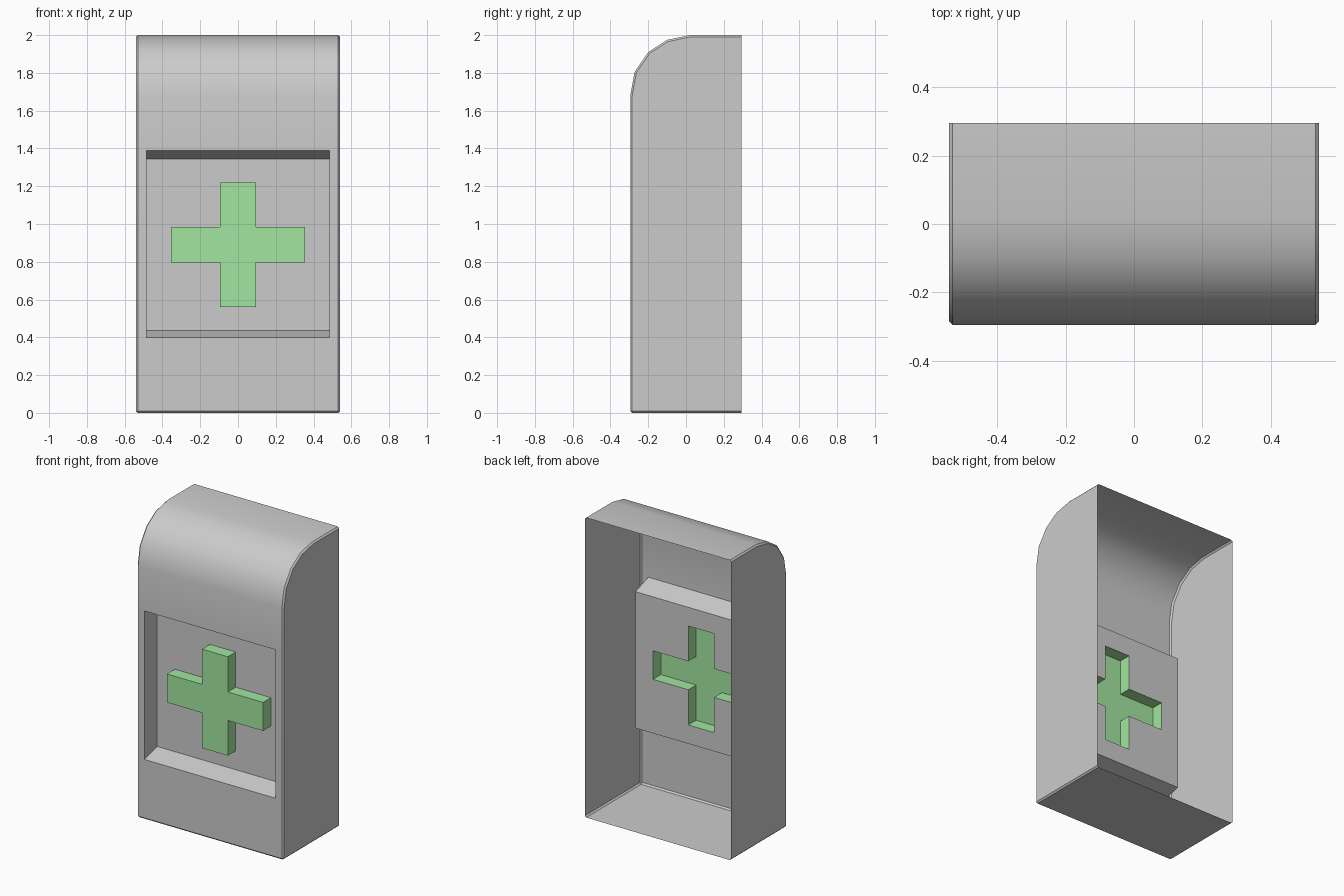
import bpy, bmesh

if "Cube" in bpy.data.objects:
    bpy.data.objects.remove(bpy.data.objects["Cube"])

W, D = 0.54, 0.295          # half width, half depth
FLOOR_Y, CROSS_Y = -0.16, -0.243


def finish(bm, name, smooth=True):
    bm.normal_update()
    me = bpy.data.meshes.new(name)
    bm.to_mesh(me)
    bm.free()
    ob = bpy.data.objects.new(name, me)
    bpy.context.collection.objects.link(ob)
    if smooth:
        bpy.ops.object.select_all(action='DESELECT')
        ob.select_set(True)
        bpy.context.view_layer.objects.active = ob
        bpy.ops.object.shade_smooth_by_angle(angle=0.55)
    return ob


def cut_faces(bm, y, xs, zs):
    """Score the flat forward-facing panel at depth y along x and z lines."""
    planes = [((x, 0, 0), (1, 0, 0)) for x in xs] + [((0, 0, z), (0, 0, 1)) for z in zs]
    for co, no in planes:
        bm.normal_update()
        faces = [f for f in bm.faces if f.normal.y < -0.99
                 and abs(f.calc_center_median().y - y) < 0.005]
        geom = set(faces)
        for f in faces:
            geom.update(f.edges)
            geom.update(f.verts)
        bmesh.ops.bisect_plane(bm, geom=list(geom), plane_co=co, plane_no=no, dist=1e-5)
    return [f for f in bm.faces if f.normal.y < -0.99
            and abs(f.calc_center_median().y - y) < 0.005]


# Casing: side profile swept across the width, left open at the back
profile = [(D, 0), (-D, 0), (-D, 1.68), (-0.272, 1.805), (-0.2, 1.91),
           (-0.1, 1.975), (0.02, 2.0), (D, 2.0)]
bm = bmesh.new()
left = [bm.verts.new((-W, y, z)) for y, z in profile]
right = [bm.verts.new((W, y, z)) for y, z in profile]
for i in range(len(profile) - 1):
    bm.faces.new((left[i], right[i], right[i + 1], left[i + 1]))
bm.faces.new(left)
bm.faces.new(right[::-1])
bmesh.ops.recalc_face_normals(bm, faces=bm.faces[:])
bm.normal_update()
if [f for f in bm.faces if f.normal.z < -0.9][0].calc_center_median().z > 1:
    bmesh.ops.reverse_faces(bm, faces=bm.faces[:])

# Small chamfer on the side rims and the lower front edge
rim = [e for e in bm.edges if len(e.link_faces) == 2
       and (any(abs(f.normal.x) > 0.9 for f in e.link_faces)
            or all(v.co.z < 0.01 and v.co.y < 0 for v in e.verts))]
bmesh.ops.bevel(bm, geom=rim, offset=0.01, segments=1, profile=0.5, affect='EDGES')

# Recess with sloped top and bottom walls
panel = [f for f in cut_faces(bm, -D, (-0.485, 0.485), (0.4, 1.39))
         if abs(f.calc_center_median().x) < 0.1
         and 0.4 < f.calc_center_median().z < 1.39][0]
new = bmesh.ops.extrude_face_region(bm, geom=[panel])["geom"]
for v in [g for g in new if isinstance(g, bmesh.types.BMVert)]:
    v.co.y = FLOOR_Y
    v.co.z = 0.435 if v.co.z < 0.9 else 1.345
if panel.is_valid:
    bmesh.ops.delete(bm, geom=[panel], context='FACES_ONLY')

# Cross-shaped opening in the recess floor, filled by the raised cross
ax, bx = 0.355, 0.095
z0, z1, z2, z3 = 0.56, 0.795, 0.985, 1.22
floor = cut_faces(bm, FLOOR_Y, (-ax, -bx, bx, ax), (z0, z1, z2, z3))
hole = []
for f in floor:
    c = f.calc_center_median()
    if (abs(c.x) < bx and z0 < c.z < z3) or (abs(c.x) < ax and z1 < c.z < z2):
        hole.append(f)
bmesh.ops.delete(bm, geom=hole, context='FACES')
finish(bm, "casing")

# Raised hollow cross
half = [(bx, z0), (bx, z1), (ax, z1), (ax, z2), (bx, z2), (bx, z3)]
outline = half + [(-x, z) for x, z in reversed(half)]
bm = bmesh.new()
front = [bm.verts.new((x, CROSS_Y, z)) for x, z in outline]
back = [bm.verts.new((x, FLOOR_Y, z)) for x, z in outline]
bm.faces.new(front)
for i in range(len(outline)):
    j = (i + 1) % len(outline)
    bm.faces.new((front[j], front[i], back[i], back[j]))
cross = finish(bm, "raised_cross", smooth=False)
green = bpy.data.materials.new("green")
green.diffuse_color = (0.36, 0.79, 0.35, 1)
green.use_nodes = True
green.node_tree.nodes["Principled BSDF"].inputs["Base Color"].default_value = green.diffuse_color
cross.data.materials.append(green)
